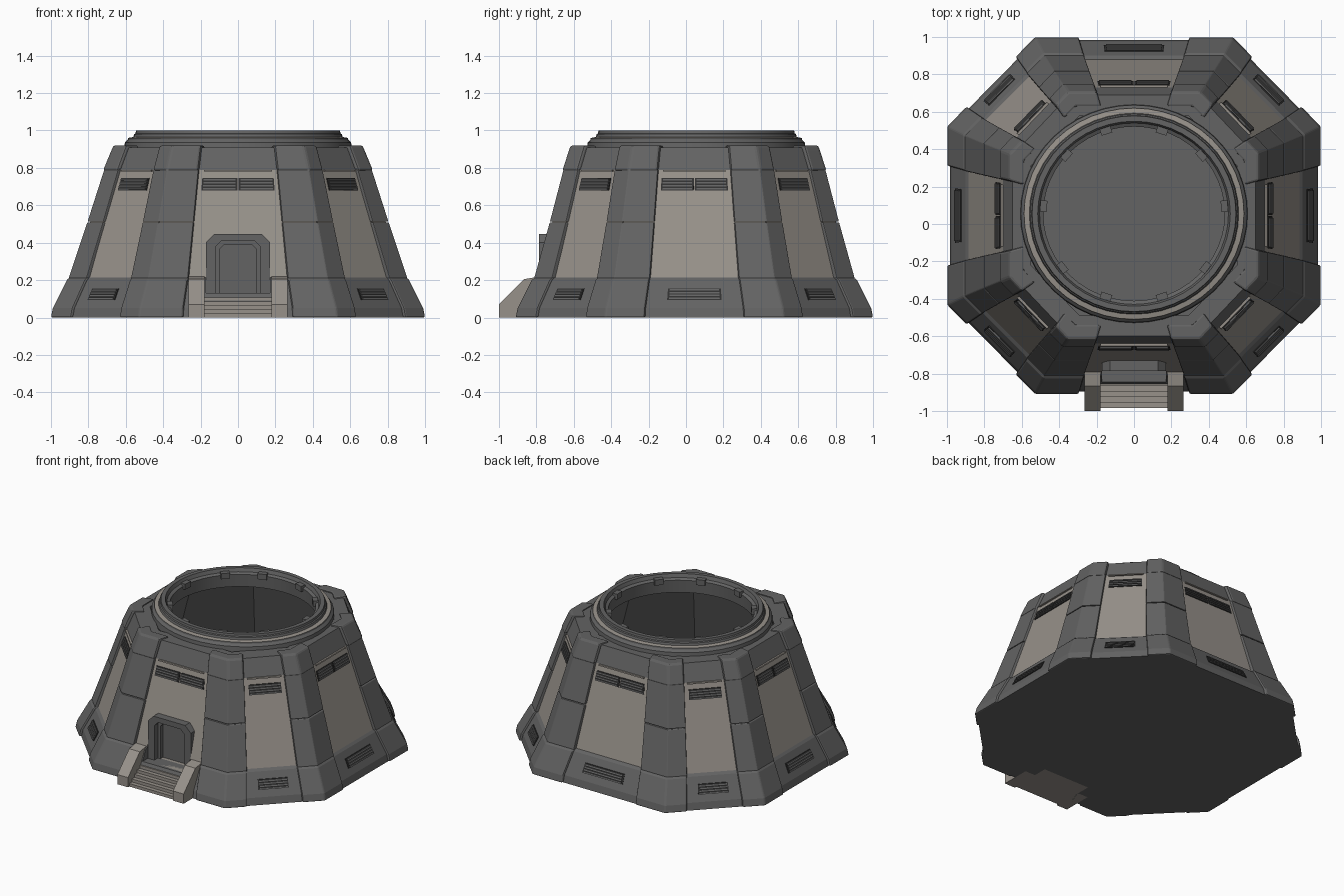
import bpy, bmesh, math
from mathutils import Vector

if "Cube" in bpy.data.objects:
    bpy.data.objects.remove(bpy.data.objects["Cube"])

CY = 0.045          # centre of the octagonal body in y
# height, half width in x, half depth in y
LEVELS = [(0, .985, .94), (.05, .975, .93), (.2, .9, .855), (.215, .885, .835),
          (.79, .70, .685), (.91, .65, .645)]


def material(name, colour):
    m = bpy.data.materials.new(name)
    m.use_nodes = True
    m.diffuse_color = (*colour, 1)
    m.node_tree.nodes["Principled BSDF"].inputs["Base Color"].default_value = (*colour, 1)
    return m


GREY = material("dark grey trim", (.125, .125, .125))
TAN = material("warm stone panel", (.31, .285, .255))
BLACK = material("vent shadow", (.03, .03, .03))


def loft(name, rings, mats=(GREY,), rule=None, caps=True, bevel=0, smooth=False):
    """Skin closed rings of points; rule gives the material index per band."""
    bm = bmesh.new()
    loops = [[bm.verts.new(p) for p in ring] for ring in rings]
    n = len(loops[0])
    for i in range(len(loops) - 1):
        for j in range(n):
            k = (j + 1) % n
            f = bm.faces.new((loops[i][j], loops[i][k], loops[i + 1][k], loops[i + 1][j]))
            f.material_index = rule(i) if rule else 0
    if caps:
        bm.faces.new(loops[0][::-1])
        bm.faces.new(loops[-1])
    bmesh.ops.recalc_face_normals(bm, faces=bm.faces)
    me = bpy.data.meshes.new(name)
    bm.to_mesh(me)
    bm.free()
    for m in mats:
        me.materials.append(m)
    ob = bpy.data.objects.new(name, me)
    bpy.context.collection.objects.link(ob)
    if bevel:
        mod = ob.modifiers.new("bevel", "BEVEL")
        mod.width, mod.segments = bevel, 2
    if smooth:
        bpy.context.view_layer.objects.active = ob
        bpy.ops.object.select_all(action="DESELECT")
        ob.select_set(True)
        bpy.ops.object.shade_smooth_by_angle(angle=math.radians(30))
    return ob


def extrude_x(name, profile, x0, x1, mat):
    return loft(name, [[(x, y, z) for y, z in profile] for x in (x0, x1)], (mat,))


def extrude_y(name, profile, y0, y1, mat):
    return loft(name, [[(x, y, z) for x, z in profile] for y in (y0, y1)], (mat,))


def octagon(a, b, z):
    c, d = .53 * a, .5 * b
    pts = [(-c, -b), (c, -b), (a, -d), (a, d), (c, b), (-c, b), (-a, d), (-a, -d)]
    return [Vector((x, y + CY, z)) for x, y in pts]


def surface(t, z, off):
    """Point on the body: t counts round the eight corners, off is outward."""
    for (z0, a0, b0), (z1, a1, b1) in zip(LEVELS, LEVELS[1:]):
        if z <= z1 or z1 == LEVELS[-1][0]:
            f = (z - z0) / (z1 - z0)
            break
    ring = octagon(a0 + (a1 - a0) * f + off, b0 + (b1 - b0) * f + off, z)
    k = math.floor(t)
    return ring[k % 8].lerp(ring[(k + 1) % 8], t - k)


def plate(name, ts, zs, inner, outer, mat, bevel=0):
    rings = [[surface(t, z, outer) for t in ts] + [surface(t, z, inner) for t in reversed(ts)]
             for z in zs]
    return loft(name, rings, (mat,), bevel=bevel)


# hollow body: outside wall, roof edge, inside wall, floor
rings = [octagon(a, b, z) for z, a, b in LEVELS]
rings += [octagon(s, s * .97, z) for s, z in ((.55, .91), (.55, .88), (.60, .87))]
rings += [octagon(.83, .78, .2), octagon(.84, .79, .015)]
body = loft("body_shell", rings, (GREY, TAN), lambda i: 1 if i == 3 else 0)

# doorway cut through the front wall
cutter = extrude_y("doorway_cutter", [(-.172, .13), (.172, .13), (.172, .40), (.13, .44),
                                      (-.13, .44), (-.172, .40)], -1.1, -.70, GREY)
cut = body.modifiers.new("doorway", "BOOLEAN")
cut.object, cut.operation = cutter, "DIFFERENCE"
bpy.context.view_layer.objects.active = body
bpy.ops.object.modifier_apply(modifier=cut.name)
bpy.data.objects.remove(cutter)

# corner blocks and two-part pillars
for k in range(8):
    ts = [k - .22, k, k + .22]
    plate("base_block", ts, [0, .05, .2, .215], -.03, .015, GREY, .008)
    plate("lower_pillar", ts, [.21, .508], -.02, .015, GREY, .004)
    plate("upper_pillar", ts, [.513, .79], -.02, .015, GREY, .004)
    plate("top_block", ts, [.785, .89, .92], -.06, .02, GREY, .012)


def vent(name, t0, t1, z0, z1):
    plate(name + "_recess", [t0, t1], [z0, z1], -.004, .005, BLACK)
    h = (z1 - z0) / 4
    for i in range(4):
        z = z0 + h * i
        plate(name + "_slat", [t0 + .012, t1 - .012], [z + h * .25, z + h * .8], 0, .011, GREY)


# vents high on the panels and low on the base
for s in range(8):
    if s % 2 == 0:
        vent("panel_vent", s + .25, s + .495, .68, .745)
        vent("panel_vent", s + .505, s + .75, .68, .745)
    else:
        vent("panel_vent", s + .28, s + .72, .68, .745)
    if s:
        vent("base_vent", s + .34, s + .66, .095, .155)
    plate("panel_top_ledge", [s + .26, s + .74], [.782, .79], -.01, .012, TAN)

# stepped round collar on the roof
PROFILE = [(.49, .875), (.61, .89), (.605, .935), (.59, .95), (.588, .96), (.56, .965),
           (.555, .98), (.548, .985), (.545, 1), (.515, 1), (.505, .975), (.485, .965), (.49, .875)]


def circle(r, z, n=48):
    return [(r * math.cos(q * math.tau / n), CY + .01 + .96 * r * math.sin(q * math.tau / n), z)
            for q in range(n)]


loft("roof_collar", [circle(r, z) for r, z in PROFILE], (GREY, TAN),
     lambda i: 1 if i == 4 else 0, caps=False, smooth=True)

# small clips on the inner lip of the collar
for deg in (5, 42, 72, 108, 138, 175, 218, 252, 288, 322):
    q = math.radians(deg)
    out, side = Vector((math.cos(q), math.sin(q), 0)), Vector((-math.sin(q), math.cos(q), 0))
    mid = Vector((.485 * math.cos(q), CY + .01 + .466 * math.sin(q), 0))
    loft("collar_clip", [[mid + out * u * .018 + side * v * .03 + Vector((0, 0, z))
                          for u, v in ((-1, -1), (1, -1), (1, 1), (-1, 1))] for z in (.945, .985)])

# door, frame and inner trim


def arch(w, top, ch, low=.12):
    return [(-w, low), (-w, top - ch), (-w + ch, top), (w - ch, top), (w, top - ch), (w, low)]


extrude_y("door_frame", arch(.172, .447, .045) + arch(.12, .41, .03)[::-1], -.785, -.69, GREY)
extrude_y("door_inner_trim", arch(.122, .412, .03) + arch(.10, .39, .025)[::-1], -.745, -.69, GREY)
extrude_y("door_panel", arch(.13, .42, .03), -.715, -.69, GREY)

# stairs with a landing and sloping side walls
STEPS = 6
steps = [(-.69, 0), (-.985, 0)]
for i in range(STEPS):
    y, z = -.985 + i * .03, .13 * (i + 1) / STEPS
    steps += [(y, z), (y + .03, z)]
steps.append((-.69, .13))
extrude_x("entrance_steps", steps, -.185, .185, TAN)
cheek = [(-.79, 0), (-1, 0), (-1, .07), (-.865, .205), (-.79, .218)]
for s in (-1, 1):
    extrude_x("stair_side_wall", cheek, s * .18, s * .265, TAN)
